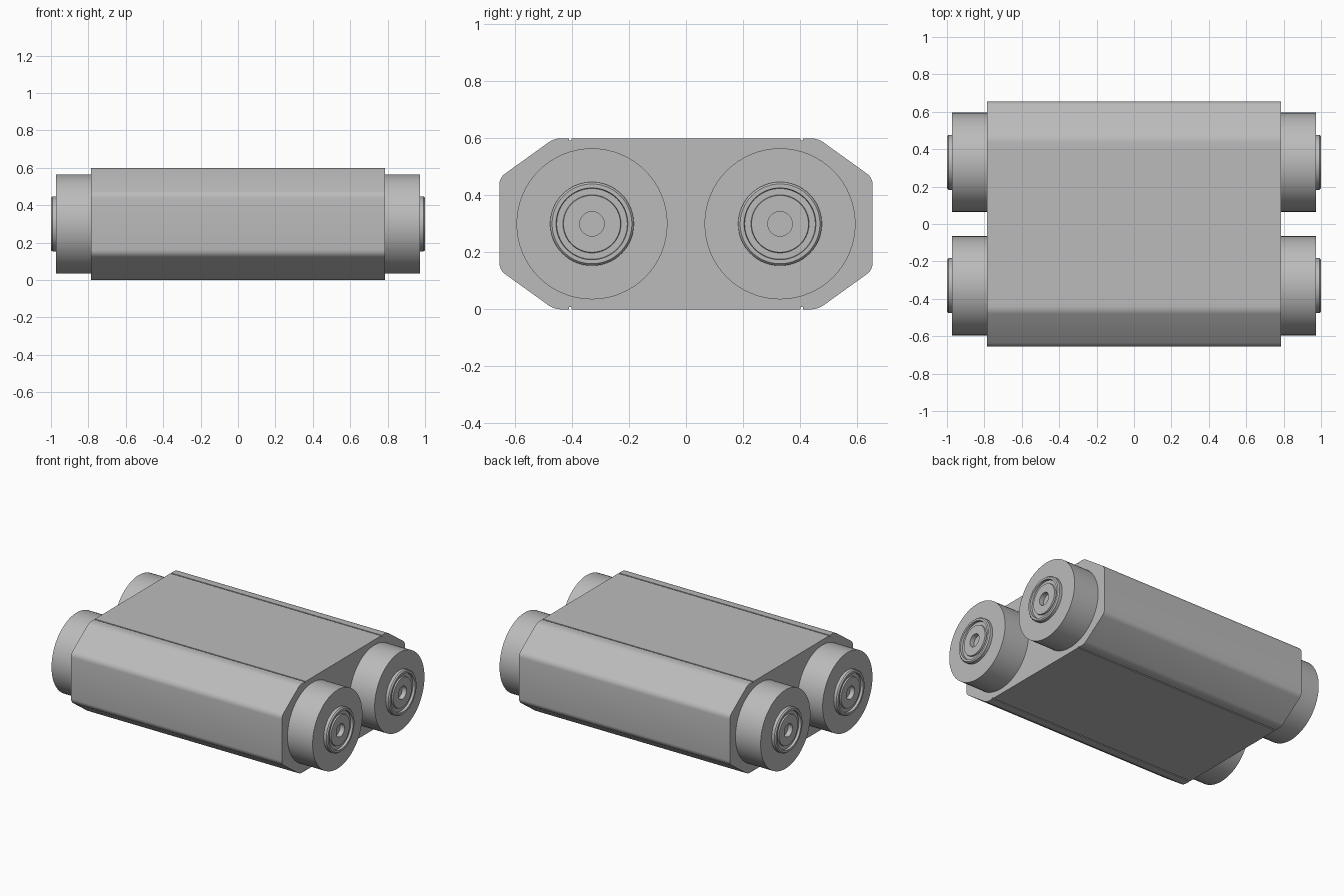
import bpy, bmesh, math

cube = bpy.data.objects.get("Cube")
if cube:
    bpy.data.objects.remove(cube, do_unlink=True)

grey = bpy.data.materials.new("plain_grey")
grey.use_nodes = True
grey.diffuse_color = (0.5, 0.5, 0.5, 1)
grey.node_tree.nodes["Principled BSDF"].inputs["Base Color"].default_value = (0.5, 0.5, 0.5, 1)

HALF_LENGTH, MID_Z, AXLE_Y = 0.785, 0.3, 0.33


def finish(bm, name, location=(0, 0, 0)):
    bmesh.ops.recalc_face_normals(bm, faces=bm.faces)
    mesh = bpy.data.meshes.new(name)
    bm.to_mesh(mesh)
    bm.free()
    mesh.materials.append(grey)
    obj = bpy.data.objects.new(name, mesh)
    obj.location = location
    bpy.context.collection.objects.link(obj)
    bpy.ops.object.select_all(action="DESELECT")
    obj.select_set(True)
    bpy.context.view_layer.objects.active = obj
    bpy.ops.object.shade_smooth_by_angle(angle=math.radians(25))
    return obj


# Body: chamfered prism with a thin seam groove near each chamfer
groove_a, groove_b, groove_depth = 0.402, 0.41, 0.008
quarter = [(groove_a, 0.3), (groove_a, 0.3 - groove_depth),
           (groove_b, 0.3 - groove_depth), (groove_b, 0.3),
           (0.463, 0.3), (0.655, 0.162)]
half = quarter + [(y, -z) for y, z in reversed(quarter)]
outline = half + [(-y, z) for y, z in reversed(half)]

bm = bmesh.new()
end = bm.faces.new([bm.verts.new((-HALF_LENGTH, y, z)) for y, z in outline])
extruded = bmesh.ops.extrude_face_region(bm, geom=[end])["geom"]
for v in extruded:
    if isinstance(v, bmesh.types.BMVert):
        v.co.x = HALF_LENGTH
# Round only the lengthwise outer corners
corners = [e for e in bm.edges
           if abs(e.verts[0].co.x - e.verts[1].co.x) > 1 and abs(e.verts[0].co.y) > 0.45]
bmesh.ops.bevel(bm, geom=corners, offset=0.022, segments=4, profile=0.5, affect="EDGES")
finish(bm, "body", (0, 0, MID_Z))


def turned_part(name, profile, side, y, segments=64):
    """Spin (distance along x, radius) points around the axle."""
    bm = bmesh.new()
    rings = []
    for x, r in profile:
        rings.append([bm.verts.new((side * x, r * math.cos(a), r * math.sin(a)))
                      for a in (2 * math.pi * i / segments for i in range(segments))])
    for a, b in zip(rings, rings[1:]):
        for i in range(segments):
            j = (i + 1) % segments
            bm.faces.new((a[i], a[j], b[j], b[i]))
    bm.faces.new(rings[0])
    bm.faces.new(rings[-1])
    finish(bm, name, (0, y, MID_Z))


# Rollers and stepped hubs with a centre hole, at all four corners
roller = [(0.77, 0.265), (0.972, 0.265), (0.972, 0.147), (0.962, 0.147)]
hub = [(0.95, 0.147), (0.992, 0.147), (1.0, 0.14), (1.0, 0.126),
       (0.984, 0.124), (0.984, 0.102), (0.994, 0.1), (0.994, 0.043), (0.955, 0.043)]
for side, side_name in ((1, "left"), (-1, "right")):
    for y, end_name in ((-AXLE_Y, "front"), (AXLE_Y, "back")):
        turned_part(f"{end_name}_{side_name}_roller", roller, side, y)
        turned_part(f"{end_name}_{side_name}_hub", hub, side, y)
